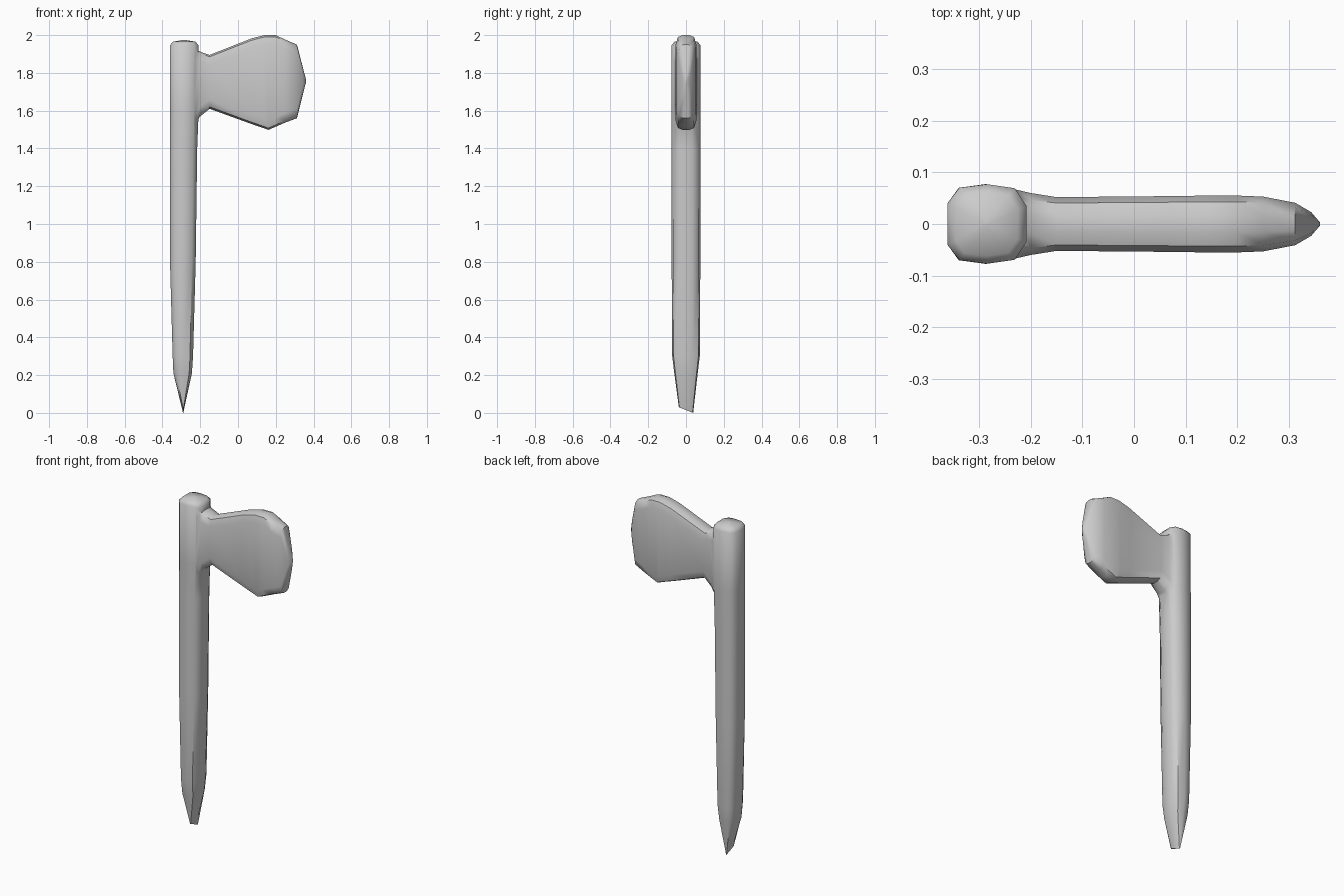
import bpy, bmesh, math

if "Cube" in bpy.data.objects:
    bpy.data.objects.remove(bpy.data.objects["Cube"])


def loft(name, rings):
    """Skin a list of equal-length point rings and cap both ends."""
    bm = bmesh.new()
    loops = [[bm.verts.new(p) for p in ring] for ring in rings]
    n = len(loops[0])
    for a, b in zip(loops, loops[1:]):
        for i in range(n):
            j = (i + 1) % n
            bm.faces.new((a[i], a[j], b[j], b[i]))
    bm.faces.new(loops[0])
    bm.faces.new(loops[-1])
    bmesh.ops.recalc_face_normals(bm, faces=bm.faces[:])
    mesh = bpy.data.meshes.new(name)
    bm.to_mesh(mesh)
    bm.free()
    obj = bpy.data.objects.new(name, mesh)
    bpy.context.collection.objects.link(obj)
    return obj


# Handle: ten-sided section, x and y as fractions of the half widths
half = [(-1, -.52), (-.7, -.91), (0, -1), (.7, -.9), (1, -.45)]
section = half + [(x, -y) for x, y in reversed(half)]
# z, left x, right x, half depth
stations = [(.015, -.292, -.288, .038), (.21, -.342, -.244, .062),
            (.30, -.346, -.238, .073), (.80, -.36, -.224, .076),
            (1.40, -.361, -.216, .077), (1.60, -.361, -.208, .077),
            (1.945, -.361, -.208, .077), (1.965, -.345, -.225, .062),
            (1.975, -.288, -.283, .003)]
rings = []
for z, x0, x1, d in stations:
    cx, w = (x0 + x1) / 2, (x1 - x0) / 2
    slant = -.4 if z < .1 else 0      # the chisel tip is cut at a slant
    rings.append([(cx + x * w, y * d, max(0, z + slant * y * d)) for x, y in section])
handle = loft("hatchet", rings)

# Blade: rounded slab lofted outward from the handle
# x, bottom z, top z, half thickness
ribs = [(-.29, 1.46, 1.93, .066), (-.235, 1.52, 1.93, .068),
        (-.20, 1.57, 1.912, .060), (-.15, 1.61, 1.895, .052),
        (.07, 1.53, 1.982, .054), (.14, 1.506, 2.0, .055), (.16, 1.498, 2.0, .055),
        (.20, 1.515, 2.0, .055), (.25, 1.537, 1.976, .053),
        (.312, 1.56, 1.95, .041), (.343, 1.685, 1.83, .023),
        (.36, 1.75, 1.765, .003)]
rings = []
for x, z0, z1, t in ribs:
    e = min(.05, (z1 - z0) * .3)
    side = [(.3, 0), (.78, .2 * e), (1, e)]
    right = [(t * f, z0 + i) for f, i in side] + [(t * f, z1 - i) for f, i in reversed(side)]
    ring = right + [(-y, z) for y, z in reversed(right)]
    rings.append([(x, y, z) for y, z in ring])
blade = loft("blade", rings)
blade.hide_render = True

# Merge blade into handle and shade smoothly
bpy.context.view_layer.objects.active = handle
handle.select_set(True)
mod = handle.modifiers.new("union", 'BOOLEAN')
mod.operation = 'UNION'
mod.solver = 'EXACT'
mod.object = blade
bpy.ops.object.modifier_apply(modifier=mod.name)
bpy.data.objects.remove(blade)
bpy.ops.object.shade_smooth_by_angle(angle=math.radians(50))
